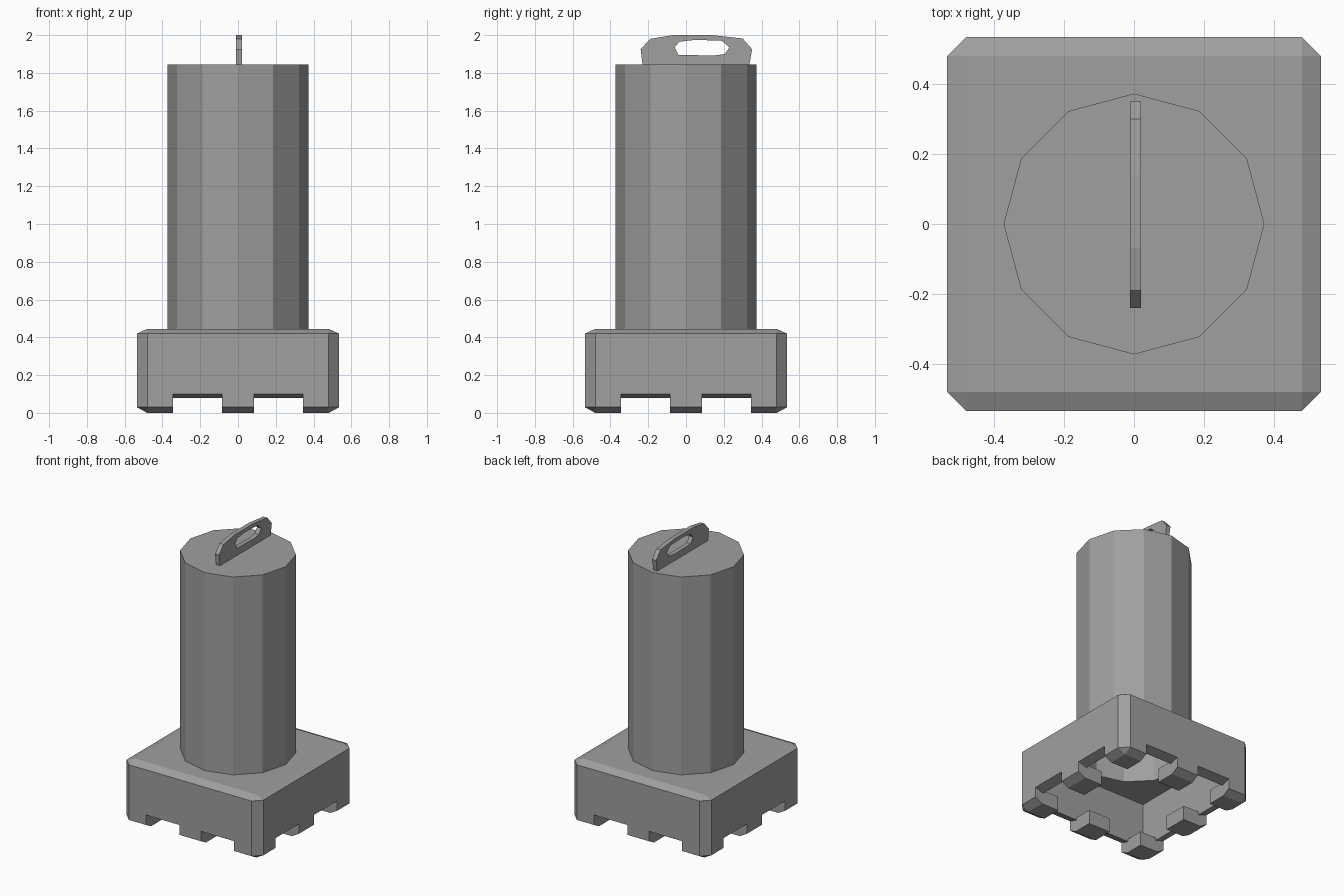
import bpy, bmesh
from math import radians
from mathutils import Matrix

if "Cube" in bpy.data.objects:
    bpy.data.objects.remove(bpy.data.objects["Cube"], do_unlink=True)

grey = bpy.data.materials.new("plain_grey")
grey.use_nodes = True
COLOR = (0.35, 0.35, 0.35, 1)
grey.diffuse_color = COLOR
grey.node_tree.nodes["Principled BSDF"].inputs["Base Color"].default_value = COLOR


def finish(bm, name):
    bmesh.ops.remove_doubles(bm, verts=bm.verts, dist=1e-4)
    bmesh.ops.recalc_face_normals(bm, faces=bm.faces)
    mesh = bpy.data.meshes.new(name)
    bm.to_mesh(mesh)
    bm.free()
    mesh.materials.append(grey)
    obj = bpy.data.objects.new(name, mesh)
    bpy.context.collection.objects.link(obj)
    return obj


def apply_cut(target, cutter):
    mod = target.modifiers.new("cut", "BOOLEAN")
    mod.operation = "DIFFERENCE"
    mod.solver = "EXACT"
    mod.object = cutter
    dg = bpy.context.evaluated_depsgraph_get()
    target.data = bpy.data.meshes.new_from_object(target.evaluated_get(dg))
    target.modifiers.clear()
    bpy.data.objects.remove(cutter, do_unlink=True)


def drum(radius, low, high):
    # twelve-sided prism with corners on the axes
    bm = bmesh.new()
    bmesh.ops.create_cone(bm, cap_ends=True, segments=12, radius1=radius,
                          radius2=radius, depth=high - low,
                          matrix=Matrix.Translation((0, 0, (low + high) / 2)))
    return bm


def prism(points, x0, x1, name):
    # extrude a (y, z) outline along x
    bm = bmesh.new()
    face = bm.faces.new([bm.verts.new((x0, y, z)) for y, z in points])
    new = bmesh.ops.extrude_face_region(bm, geom=[face])["geom"]
    bmesh.ops.translate(bm, vec=(x1 - x0, 0, 0),
                        verts=[v for v in new if isinstance(v, bmesh.types.BMVert)])
    return finish(bm, name)


HALF, INNER, FOOT, MID = 0.535, 0.48, 0.345, 0.085

# hollow base: rings of (half width, corner start, height) from ceiling to top
bm = bmesh.new()
rings = []
for a, b, z in ((0.47, 0.47, 0.40), (0.47, 0.47, 0.08), (HALF, INNER, 0.10),
                (HALF, INNER, 0.42), (INNER, INNER, 0.445)):
    plan = ((a, -b), (a, b), (b, a), (-b, a), (-a, b), (-a, -b), (-b, -a), (b, -a))
    rings.append([bm.verts.new((x, y, z)) for x, y in plan])
for lower, upper in zip(rings, rings[1:]):
    for i in range(8):
        j = (i + 1) % 8
        bm.faces.new((lower[i], lower[j], upper[j], upper[i]))
bm.faces.new(rings[0])
bm.faces.new(rings[-1])
bmesh.ops.dissolve_degenerate(bm, dist=1e-4, edges=bm.edges)
base = finish(bm, "base")
apply_cut(base, finish(drum(0.373, 0.3, 0.6), "hole_cutter"))

# drum open at its underside
bm = drum(0.373, 0.40, 1.845)
bottom = [f for f in bm.faces if f.calc_center_median().z < 0.41]
bmesh.ops.delete(bm, geom=bottom, context="FACES_ONLY")
finish(bm, "drum")


def foot(top_plan, bottom_plan, turn, name):
    bm = bmesh.new()
    for z in (0.03, 0.10):
        for x, y in top_plan:
            bm.verts.new((x, y, z))
    for x, y in bottom_plan:
        bm.verts.new((x, y, 0))
    hull = bmesh.ops.convex_hull(bm, input=bm.verts)
    bmesh.ops.delete(bm, geom=hull["geom_interior"], context="VERTS")
    bmesh.ops.dissolve_limit(bm, angle_limit=radians(1), verts=bm.verts, edges=bm.edges)
    bmesh.ops.rotate(bm, verts=bm.verts, matrix=Matrix.Rotation(turn, 3, "Z"))
    finish(bm, name)


# eight feet around the rim
corner_top = ((FOOT, FOOT), (HALF, FOOT), (HALF, INNER), (INNER, HALF), (FOOT, HALF))
corner_low = ((FOOT, FOOT), (INNER, FOOT), (INNER, INNER), (FOOT, INNER))
middle_top = ((FOOT, -MID), (HALF, -MID), (HALF, MID), (FOOT, MID))
middle_low = ((FOOT, -MID), (INNER, -MID), (INNER, MID), (FOOT, MID))
for i in range(4):
    foot(corner_top, corner_low, radians(90 * i), f"corner_foot_{i + 1}")
    foot(middle_top, middle_low, radians(90 * i), f"middle_foot_{i + 1}")

# thin lifting handle with a long grip slot
handle = prism(((-0.23, 1.84), (-0.24, 1.925), (-0.19, 1.98), (-0.07, 2.0),
                (0.14, 2.0), (0.3, 1.982), (0.35, 1.925), (0.335, 1.84)),
               -0.011, 0.02, "handle")
slot = prism(((-0.06, 1.935), (-0.035, 1.965), (0.05, 1.975), (0.19, 1.97),
              (0.23, 1.935), (0.205, 1.9), (0.15, 1.892), (-0.04, 1.895)),
             -0.1, 0.1, "slot_cutter")
apply_cut(handle, slot)
